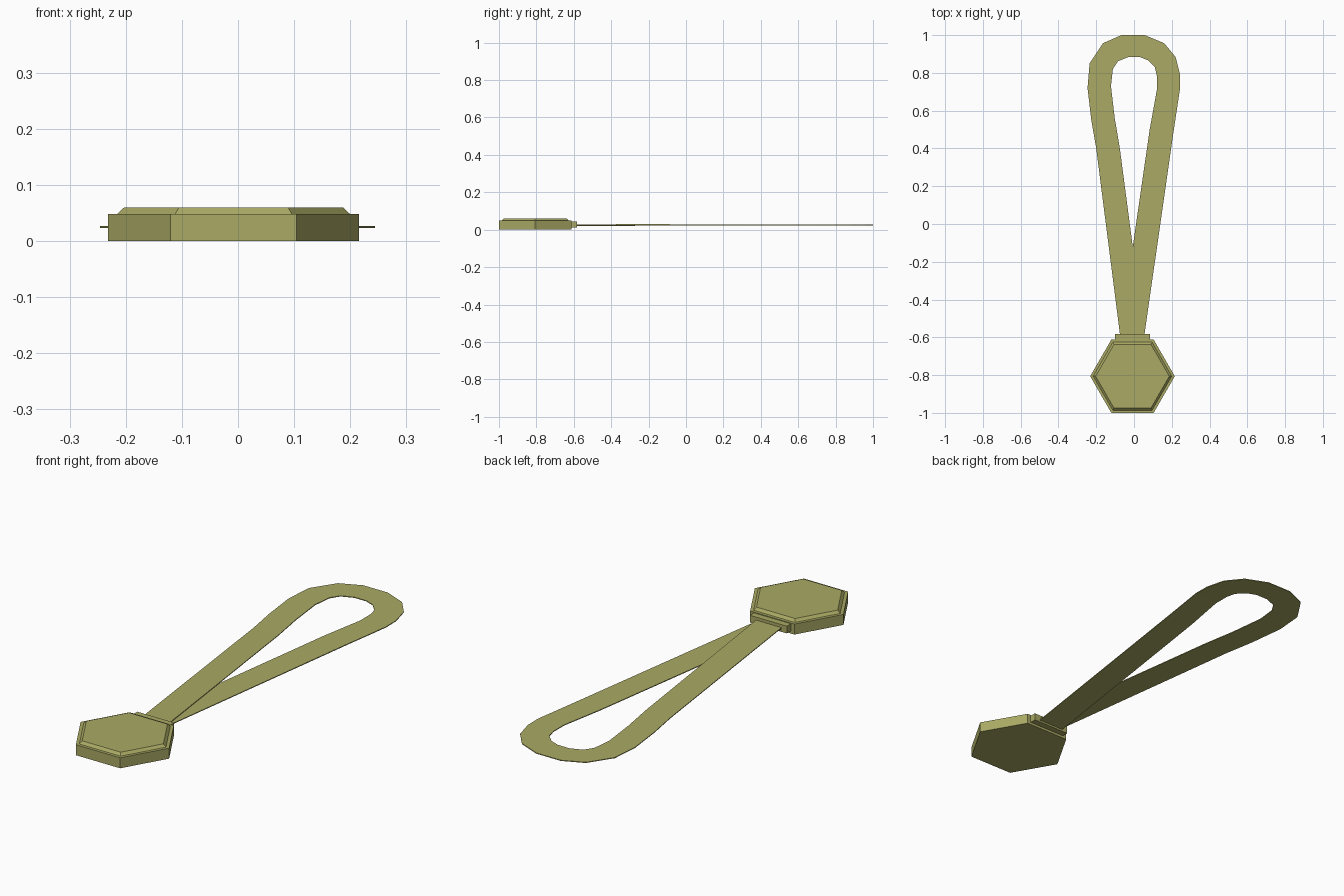
import bpy, bmesh, math

if "Cube" in bpy.data.objects:
    bpy.data.objects.remove(bpy.data.objects["Cube"])

olive = bpy.data.materials.new("olive")
olive.diffuse_color = (0.40, 0.40, 0.13, 1)
olive.use_nodes = True
olive.node_tree.nodes["Principled BSDF"].inputs["Base Color"].default_value = olive.diffuse_color


def finish(name, bm):
    bmesh.ops.recalc_face_normals(bm, faces=bm.faces[:])
    mesh = bpy.data.meshes.new(name)
    bm.to_mesh(mesh)
    bm.free()
    mesh.materials.append(olive)
    obj = bpy.data.objects.new(name, mesh)
    bpy.context.collection.objects.link(obj)
    return obj


# Hexagonal tag: straight side, narrow ledge, chamfered raised top
CX, CY = -0.008, -0.806
bm = bmesh.new()
rings = []
for r, z in [(0.224, 0), (0.224, 0.048), (0.208, 0.048), (0.195, 0.06)]:
    rings.append([bm.verts.new((CX + r * math.cos(i * math.pi / 3),
                                CY + r * math.sin(i * math.pi / 3), z)) for i in range(6)])
for a, b in zip(rings, rings[1:]):
    for i in range(6):
        j = (i + 1) % 6
        bm.faces.new((a[i], a[j], b[j], b[i]))
bm.faces.new(rings[0])
bm.faces.new(rings[-1])
finish("hex_tag", bm)

# Small clamp block joining the tag to the strap
bm = bmesh.new()
bmesh.ops.create_cube(bm, size=1)
for v in bm.verts:
    v.co.x = CX + v.co.x * 0.187
    v.co.y = -0.603 + v.co.y * 0.04
    v.co.z = 0.028 + v.co.z * 0.033
finish("strap_clamp", bm)

# Flat strap loop: (outer x, outer y, inner x, inner y, mid height)
stations = [
    (-0.073, -0.595, 0.056, -0.595, 0.0290),
    (-0.200, 0.400, -0.075, 0.400, 0.0258),
    (-0.226, 0.550, -0.102, 0.560, 0.0255),
    (-0.246, 0.720, -0.122, 0.730, 0.0255),
    (-0.235, 0.850, -0.112, 0.820, 0.0255),
    (-0.164, 0.957, -0.085, 0.862, 0.0255),
    (-0.067, 1.000, -0.030, 0.884, 0.0255),
    (0.057, 1.000, 0.030, 0.884, 0.0255),
    (0.160, 0.957, 0.074, 0.867, 0.0255),
    (0.220, 0.884, 0.110, 0.830, 0.0255),
    (0.243, 0.795, 0.121, 0.785, 0.0255),
    (0.244, 0.720, 0.121, 0.710, 0.0255),
    (0.208, 0.480, 0.083, 0.500, 0.0252),
    (0.054, -0.595, -0.075, -0.595, 0.0220),
]
HALF = 0.0018
bm = bmesh.new()
sections = [[bm.verts.new(p) for p in ((ox, oy, z - HALF), (ix, iy, z - HALF),
                                       (ix, iy, z + HALF), (ox, oy, z + HALF))]
            for ox, oy, ix, iy, z in stations]
for a, b in zip(sections, sections[1:]):
    for i in range(4):
        j = (i + 1) % 4
        bm.faces.new((a[i], a[j], b[j], b[i]))
bm.faces.new(sections[0])
bm.faces.new(sections[-1])
finish("strap_loop", bm)
